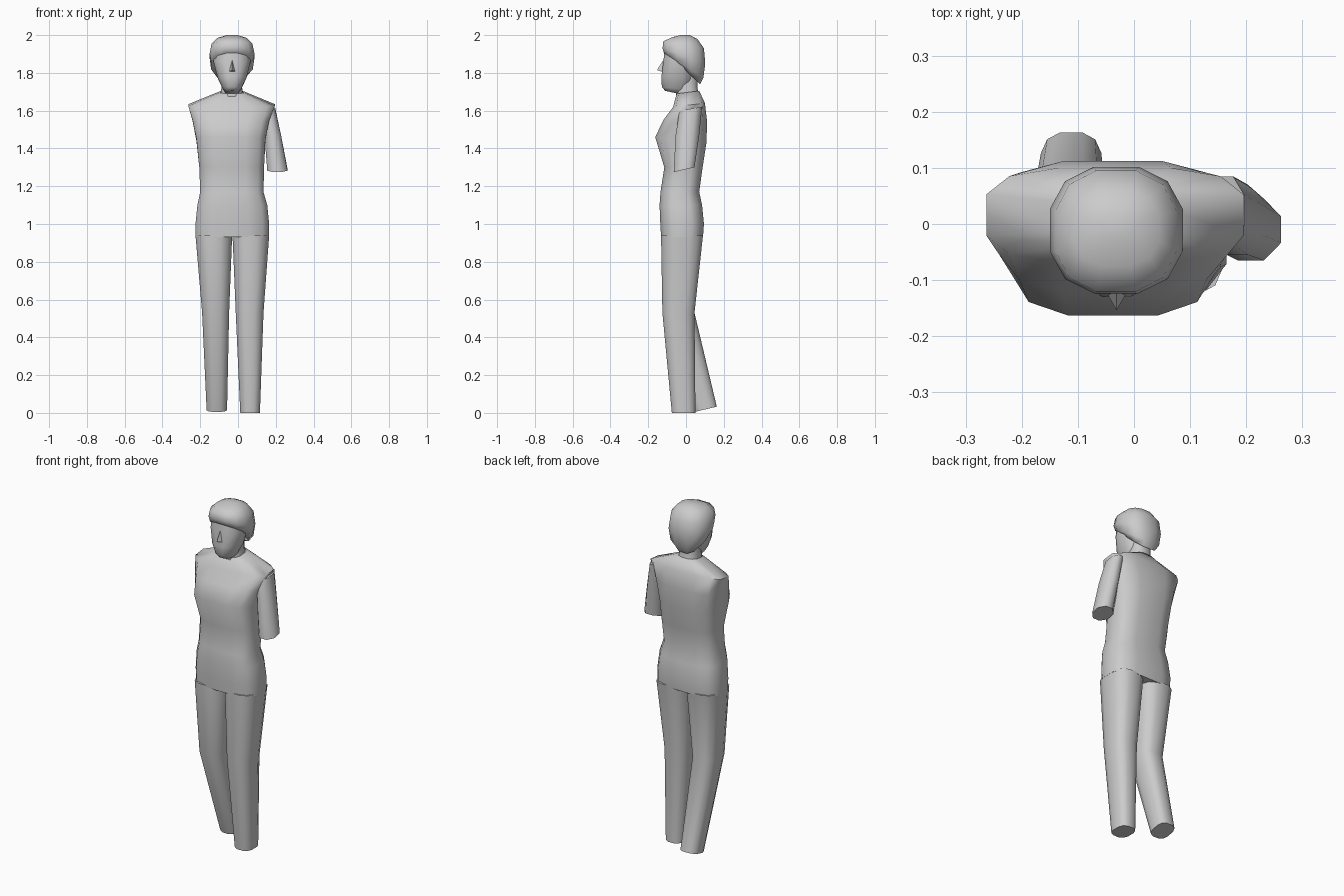
import bpy
import bmesh
import math

default_cube = bpy.data.objects.get("Cube")
if default_cube:
    bpy.data.objects.remove(default_cube, do_unlink=True)


def make_material(name, colour):
    material = bpy.data.materials.new(name)
    material.use_nodes = True
    material.diffuse_color = colour
    shader = material.node_tree.nodes["Principled BSDF"]
    shader.inputs["Base Color"].default_value = colour
    return material


plain_grey = make_material("plain_grey", (0.6, 0.6, 0.6, 1))


def power(value, squareness):
    """Signed power that turns a circle into a rounded square."""
    return math.copysign(abs(value) ** (2 / squareness), value)


def finish(name, mesh_builder, angle):
    """Turn a bmesh into a shaded, coloured object."""
    bmesh.ops.recalc_face_normals(mesh_builder, faces=mesh_builder.faces)
    mesh = bpy.data.meshes.new(name)
    mesh_builder.to_mesh(mesh)
    mesh_builder.free()
    mesh.materials.append(plain_grey)
    part = bpy.data.objects.new(name, mesh)
    bpy.context.scene.collection.objects.link(part)
    bpy.ops.object.select_all(action="DESELECT")
    part.select_set(True)
    bpy.context.view_layer.objects.active = part
    bpy.ops.object.shade_smooth_by_angle(angle=math.radians(angle))
    return part


def loft(name, rings, sides=12, squareness=2.4, angle=60):
    """Skin rings given as left x, right x, front y, back y, front z, back z."""
    builder = bmesh.new()
    loops = []
    for x_min, x_max, y_front, y_back, z_front, z_back in rings:
        loop = []
        for step in range(sides):
            turn = math.tau * (step + 0.5) / sides
            across = power(math.cos(turn), squareness)
            along = power(math.sin(turn), squareness)
            # Stretch so the outermost corners reach the given limits
            across /= power(math.cos(math.pi / sides), squareness)
            along /= power(math.cos(math.pi / sides), squareness)
            x = (x_min + x_max) / 2 + across * (x_max - x_min) / 2
            y = (y_front + y_back) / 2 + along * (y_back - y_front) / 2
            z = (z_front + z_back) / 2 + along * (z_back - z_front) / 2
            loop.append(builder.verts.new((x, y, z)))
        loops.append(loop)
    for lower, upper in zip(loops, loops[1:]):
        for step in range(sides):
            after = (step + 1) % sides
            builder.faces.new((lower[step], lower[after], upper[after], upper[step]))
    builder.faces.new(loops[0])
    builder.faces.new(loops[-1])
    return finish(name, builder, angle)


# Torso from hips to the base of the neck
loft("torso", [
    (-.225, .165, -.132, .09, .93, .93),
    (-.225, .165, -.136, .095, 1, 1),
    (-.215, .155, -.14, .085, 1.1, 1.1),
    (-.2, .135, -.135, .07, 1.17, 1.17),
    (-.205, .138, -.115, .088, 1.3, 1.3),
    (-.22, .145, -.163, .108, 1.46, 1.43),
    (-.24, .165, -.12, .112, 1.55, 1.54),
    (-.263, .195, -.068, .1, 1.62, 1.64),
    (-.1, .035, -.05, .07, 1.69, 1.705),
], squareness=3.2)

# Neck
loft("neck", [
    (-.095, .03, -.055, .072, 1.66, 1.68),
    (-.088, .022, -.05, .06, 1.72, 1.72),
    (-.088, .022, -.05, .06, 1.8, 1.8),
])

# Legs, the left one upright and the right one trailing behind
loft("left_leg", [
    (.012, .116, -.075, .05, 0, 0),
    (-.012, .135, -.125, .045, .53, .53),
    (-.029, .165, -.132, .09, .94, .94),
], squareness=2.7)
loft("right_leg", [
    (-.166, -.058, .045, .163, .005, .033),
    (-.19, -.047, -.125, .045, .53, .53),
    (-.225, -.031, -.132, .09, .94, .94),
], squareness=2.7)

# Short left arm hanging from the shoulder
loft("left_upper_arm", [
    (.155, .262, -.065, .045, 1.275, 1.3),
    (.14, .228, -.055, .07, 1.47, 1.47),
    (.125, .197, -.035, .085, 1.6, 1.62),
], sides=8, squareness=2.1)

# Face and jaw
loft("face", [
    (-.065, .002, -.11, -.02, 1.705, 1.685),
    (-.08, .018, -.128, .02, 1.725, 1.71),
    (-.108, .045, -.13, .04, 1.78, 1.77),
    (-.13, .066, -.12, .05, 1.86, 1.86),
    (-.125, .062, -.112, .05, 1.93, 1.93),
])

# Hair cap, low at the nape and high over the forehead
loft("hair", [
    (-.115, .05, -.085, .075, 1.89, 1.74),
    (-.142, .078, -.117, .092, 1.905, 1.775),
    (-.15, .087, -.124, .102, 1.93, 1.85),
    (-.14, .076, -.12, .095, 1.967, 1.93),
    (-.108, .045, -.075, .06, 1.988, 1.98),
    (-.06, -.002, -.03, .02, 2, 2),
], angle=75)

# Nose
nose = bmesh.new()
tip, bridge, left, right = [nose.verts.new(point) for point in (
    (-.031, -.154, 1.815), (-.031, -.115, 1.875),
    (-.013, -.122, 1.805), (-.049, -.122, 1.805))]
for corners in ((tip, bridge, left), (tip, right, bridge),
                (tip, left, right), (bridge, right, left)):
    nose.faces.new(corners)
finish("nose", nose, 30)
